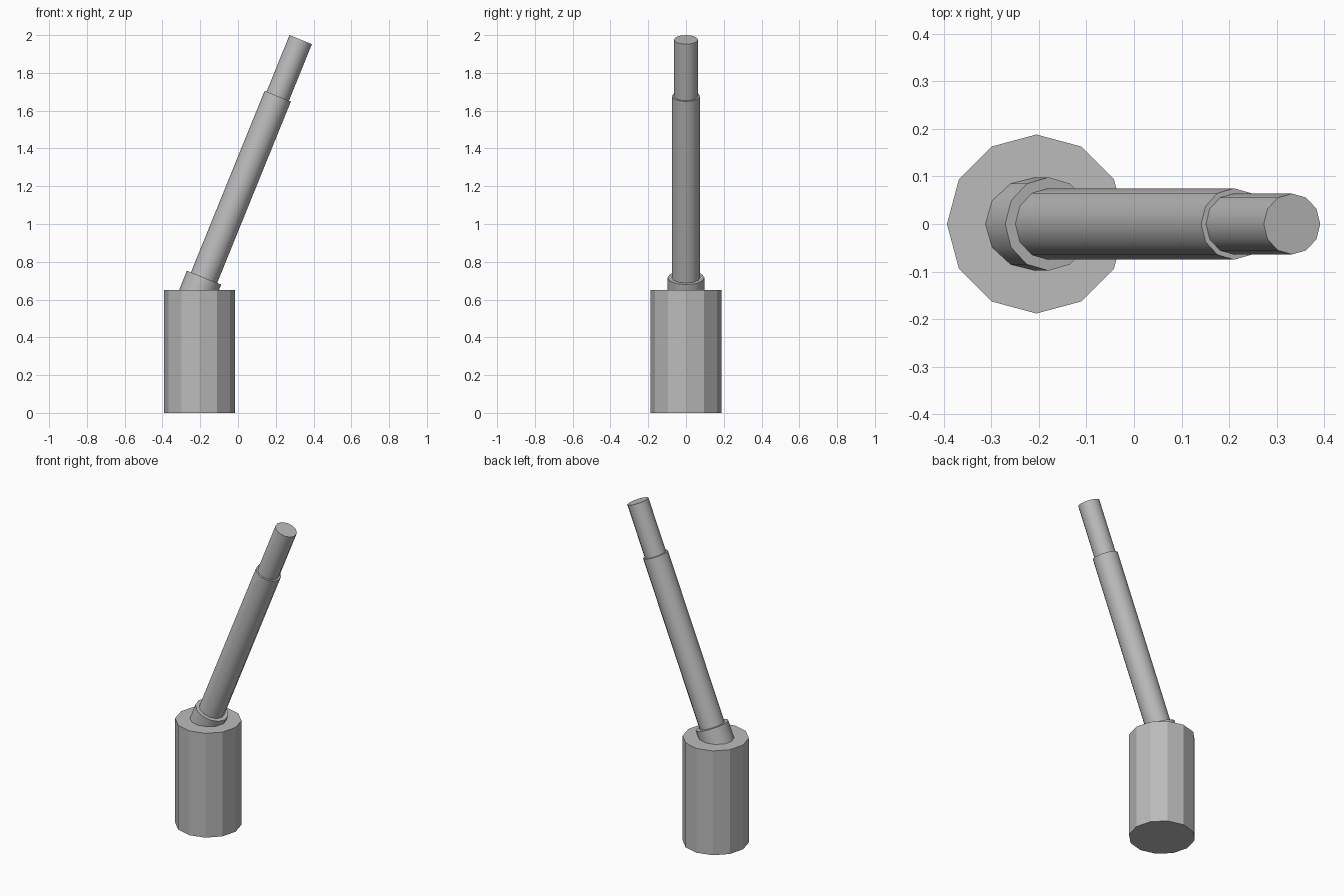
import bpy
import math
from mathutils import Vector, Matrix

cube = bpy.data.objects.get("Cube")
if cube:
    bpy.data.objects.remove(cube, do_unlink=True)

SIDES = 12
grey = bpy.data.materials.new("plain grey")
grey.use_nodes = True
colour = (0.5, 0.5, 0.5, 1.0)
grey.diffuse_color = colour
grey.node_tree.nodes["Principled BSDF"].inputs["Base Color"].default_value = colour


def cylinder(name, start, end, radius, smooth):
    """Twelve-sided cylinder between two points, with a corner on the x axis."""
    axis = end - start
    tilt = math.atan2(axis.x, axis.z)
    bpy.ops.mesh.primitive_cylinder_add(vertices=SIDES, radius=radius, depth=axis.length)
    part = bpy.context.object
    part.name = name
    part.matrix_world = Matrix.Translation((start + end) / 2) @ Matrix.Rotation(tilt, 4, "Y")
    part.data.materials.append(grey)
    if smooth:
        bpy.ops.object.shade_smooth_by_angle(angle=math.radians(40))
    return part


# Upright base
cylinder("base", Vector((-0.205, 0, 0)), Vector((-0.205, 0, 0.65)), 0.188, False)

# Leaning telescopic rod: positions are measured down from its tip
tip = Vector((0.332, 0, 1.976))
lean = math.radians(22.1)
down = Vector((-math.sin(lean), 0, -math.cos(lean)))


def on_rod(distance):
    return tip + down * distance


cylinder("collar", on_rod(1.50), on_rod(1.36), 0.098, True)
cylinder("outer_rod", on_rod(1.40), on_rod(0.323), 0.075, True)
cylinder("inner_rod", on_rod(0.40), tip, 0.064, True)
